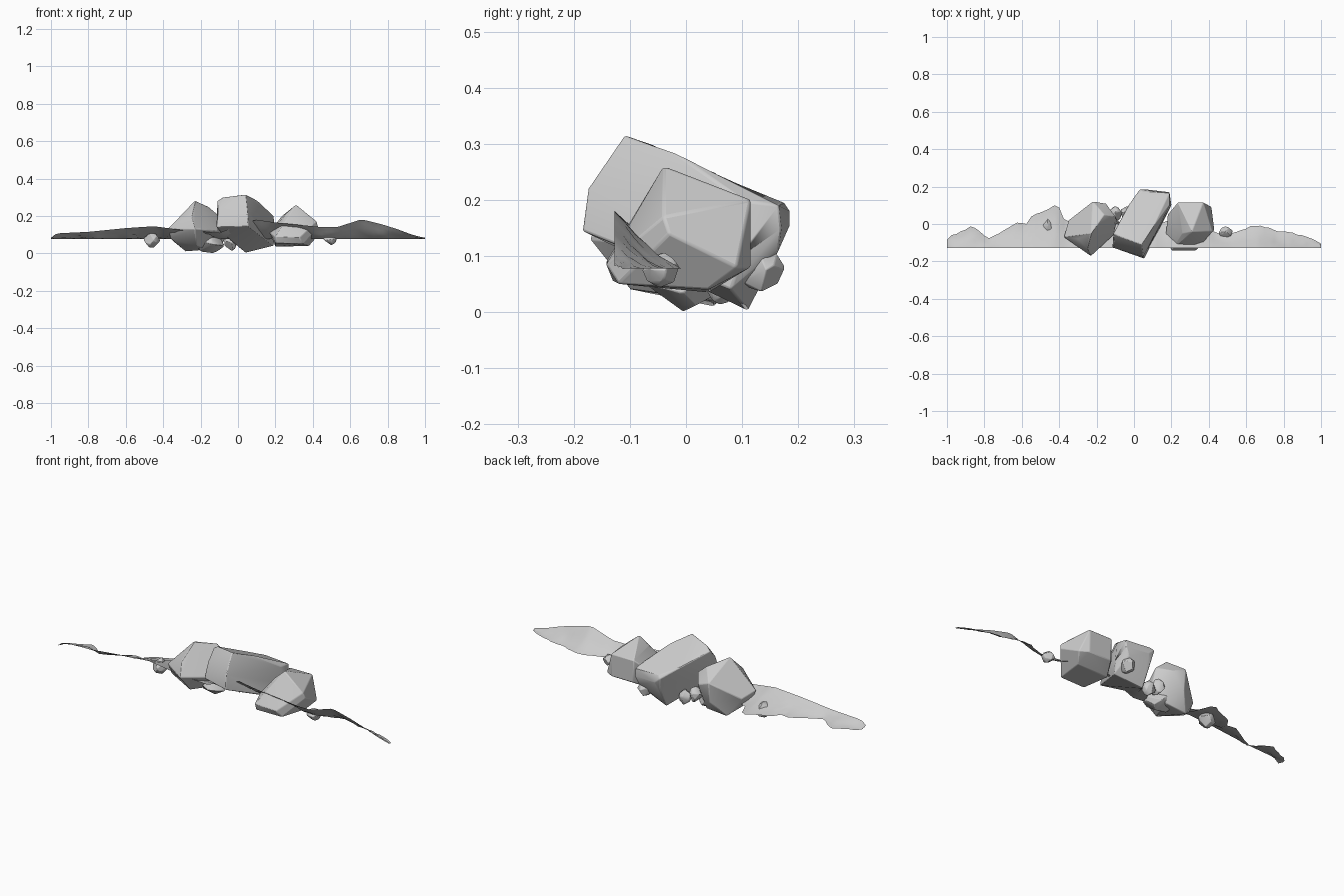
import bpy, bmesh, random
from mathutils import Vector

if "Cube" in bpy.data.objects:
    bpy.data.objects.remove(bpy.data.objects["Cube"])


def finish(name, bm, angle):
    bmesh.ops.recalc_face_normals(bm, faces=bm.faces)
    me = bpy.data.meshes.new(name)
    bm.to_mesh(me)
    bm.free()
    ob = bpy.data.objects.new(name, me)
    bpy.context.collection.objects.link(ob)
    bpy.ops.object.select_all(action='DESELECT')
    ob.select_set(True)
    bpy.context.view_layer.objects.active = ob
    bpy.ops.object.shade_smooth_by_angle(angle=angle)
    return ob


def rock(name, pts, bevel):
    """Convex boulder wrapped around a few corner points, edges slightly worn."""
    bm = bmesh.new()
    for p in pts:
        bm.verts.new(p)
    bmesh.ops.convex_hull(bm, input=bm.verts)
    loose = [v for v in bm.verts if not v.link_faces]
    bmesh.ops.delete(bm, geom=loose, context='VERTS')
    bmesh.ops.dissolve_limit(bm, angle_limit=0.12, verts=bm.verts, edges=bm.edges)
    ob = finish(name, bm, 0.5)
    m = ob.modifiers.new("worn_edges", 'BEVEL')
    m.width, m.segments, m.angle_limit = bevel, 2, 0.5
    return ob


def stone(name, centre, radii, seed):
    """Small irregular stone from seeded directions on an ellipsoid."""
    rnd = random.Random(seed)
    pts = [Vector([rnd.gauss(0, 1) for _ in range(3)]).normalized() for _ in range(24)]
    pts += [Vector(a) for a in ((1, .2, 0), (-1, 0, .2), (0, 1, .2), (.2, -1, 0), (0, .2, 1), (.2, 0, -1))]
    rock(name, [[centre[i] + d[i] * radii[i] for i in range(3)] for d in pts], 0.002)


def lerp(table, x):
    for (a, va), (b, vb) in zip(table, table[1:]):
        if x <= b:
            return va + (vb - va) * (x - a) / (b - a)
    return table[-1][1]


# Large tilted centre block
rock("centre_boulder", [
    (-.11, -.05, .28), (-.08, -.065, .3), (.04, -.11, .315), (.05, -.175, .22), (.055, -.185, .145),
    (-.105, -.105, .23), (-.115, -.125, .14), (.1, -.02, .285), (.17, .13, .21),
    (.19, .1, .2), (.2, .1, .1), (.03, .185, .18), (.06, .185, .155), (.19, .17, .15),
    (.19, .165, .19), (.04, .175, .195), (.17, .165, .11), (.04, .165, .11),
    (-.03, .1, .225), (.04, .11, .003), (.19, .08, .04), (-.1, -.06, .12)], .004)

# Left boulder, one broad face leaning to the back left
rock("left_boulder", [
    (-.23, -.05, .282), (-.16, .05, .25), (-.22, .12, .2), (-.15, .11, .17),
    (-.1, .04, .2), (-.09, .02, .1), (-.11, -.06, .12), (-.23, -.172, .13),
    (-.25, -.13, .2), (-.3, -.08, .2), (-.36, -.06, .08), (-.375, -.07, .13),
    (-.35, .02, .11), (-.34, 0, .06), (-.28, .05, .01), (-.16, .05, .02), (-.22, -.1, .04),
    (-.22, .11, .09)], .004)

# Right boulder, its lower front pokes out below the earth
rock("right_boulder", [
    (.31, -.04, .26), (.235, .115, .2), (.37, .115, .2), (.26, -.05, .215),
    (.42, -.04, .17), (.43, -.03, .14), (.415, .09, .08), (.24, .115, .08), (.37, .115, .08),
    (.36, -.11, .11), (.2, -.142, .09), (.33, -.142, .085), (.2, -.13, .055), (.35, -.12, .05),
    (.17, -.05, .11), (.18, .05, .13), (.38, .04, .04), (.2, .04, .035)], .004)

# Smaller stones: centre, radii
STONES = [
    ("left_stone", (-.46, -.01, .072), (.043, .044, .042)),
    ("right_stone", (.49, -.045, .075), (.037, .033, .031)),
    ("under_stone", (-.15, -.005, .048), (.075, .065, .047)),
    ("back_stone", (.155, .135, .075), (.037, .04, .039)),
    ("gap_stone", (-.1, .055, .085), (.035, .04, .045)),
    ("low_stone", (-.04, .06, .055), (.034, .034, .042)),
]
for i, (n, c, r) in enumerate(STONES):
    stone(n, c, r, i + 3)

# Thin drift of earth: straight front rim, ragged back edge at z = 0.08
BACK = [(-1, -.08), (-.95, -.05), (-.87, -.01), (-.84, -.035), (-.77, -.075), (-.7, -.035),
        (-.62, .015), (-.58, -.005), (-.55, .035), (-.48, .07), (-.42, .1), (-.39, .09), (-.37, .01),
        (0, 0), (.3, .02), (.43, -.04), (.51, -.06), (.6, -.02), (.68, -.002), (.75, -.035),
        (.83, -.045), (.95, -.075), (.98, -.09), (1, -.11)]
RIM = [(-1, .083), (-.97, .107), (-.8, .115), (-.6, .135), (-.45, .145), (-.3, .125),
       (-.1, .11), (0, .15), (.1, .18), (.2, .165), (.35, .15), (.45, .14), (.53, .14),
       (.66, .182), (.77, .155), (.85, .13), (.93, .1), (1, .082)]
rnd = random.Random(8)
bm = bmesh.new()
cols, rows, grid = 80, 6, []
for i in range(cols + 1):
    x = -1 + 2 * i / cols
    yb, zt = lerp(BACK, x) + rnd.uniform(-.006, .006), lerp(RIM, x)
    col = []
    for j in range(rows + 1):
        t = j / rows
        wob = rnd.uniform(-.003, .003) if 0 < j < rows else 0
        col.append(bm.verts.new((x, -.127 + (yb + .127) * t, .078 + (zt - .078) * (1 - t) ** 1.35 + wob)))
    grid.append(col)
for a, b in zip(grid, grid[1:]):
    for j in range(rows):
        bm.faces.new((a[j], b[j], b[j + 1], a[j + 1]))
finish("earth_drift", bm, 0.6)
